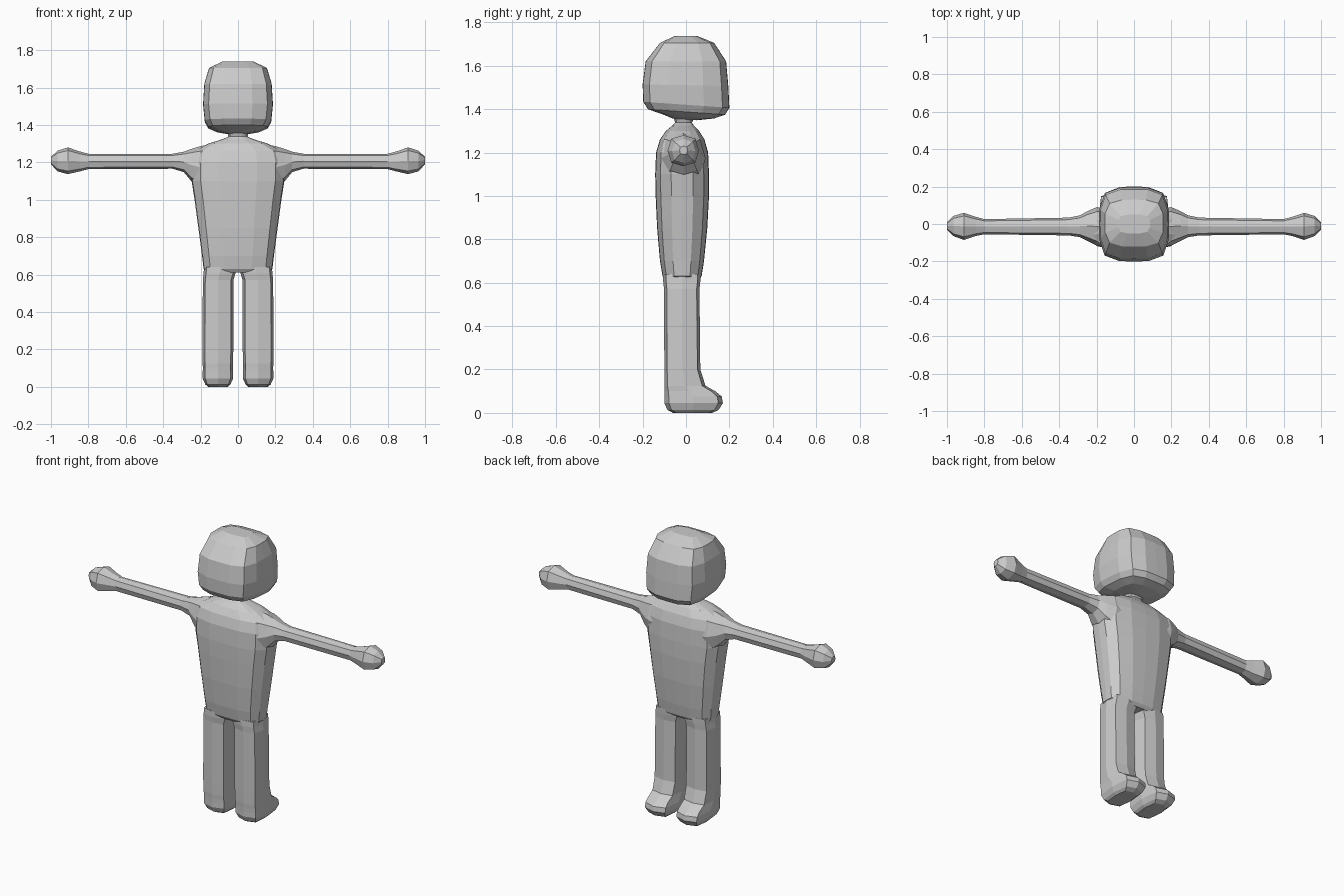
import bpy, bmesh, math

if "Cube" in bpy.data.objects:
    bpy.data.objects.remove(bpy.data.objects["Cube"], do_unlink=True)

grey = bpy.data.materials.new("plain grey")
grey.use_nodes = True
colour = (0.6, 0.6, 0.6, 1)
grey.diffuse_color = colour
grey.node_tree.nodes["Principled BSDF"].inputs["Base Color"].default_value = colour


def rounded(lo_u, hi_u, lo_v, hi_v, count, power):
    """Points of a rounded rectangle."""
    points = []
    for i in range(count):
        a = 2 * math.pi * i / count
        c, s = math.cos(a), math.sin(a)
        r = (abs(c) ** power + abs(s) ** power) ** (-1 / power)
        points.append(((lo_u + hi_u) / 2 + (hi_u - lo_u) / 2 * c * r,
                       (lo_v + hi_v) / 2 + (hi_v - lo_v) / 2 * s * r))
    return points


def loft(name, rings, place, count=8, power=4):
    """Skin a stack of rounded rings: (position, lo_u, hi_u, lo_v, hi_v)."""
    bm = bmesh.new()
    loops = []
    for pos, *box in rings:
        loops.append([bm.verts.new(place(pos, u, v)) for u, v in rounded(*box, count, power)])
    for low, high in zip(loops, loops[1:]):
        for i in range(count):
            j = (i + 1) % count
            bm.faces.new((low[i], low[j], high[j], high[i]))
    bm.faces.new(loops[0][::-1])
    bm.faces.new(loops[-1])
    bmesh.ops.recalc_face_normals(bm, faces=bm.faces)
    mesh = bpy.data.meshes.new(name)
    bm.to_mesh(mesh)
    bm.free()
    mesh.materials.append(grey)
    obj = bpy.data.objects.new(name, mesh)
    bpy.context.collection.objects.link(obj)
    return obj


def sym(z, half, y0, y1):
    return (z, -half, half, y0, y1)


# Head: boxy, with the underside sloping down towards +y
def head_place(z, x, y):
    slope = -0.07 if z < 1.45 else -0.02 if z < 1.6 else 0
    return (x, y, z + slope * y)


loft("head", [sym(1.352, .05, -.06, .05), sym(1.366, .115, -.10, .13),
              sym(1.387, .16, -.175, .18), sym(1.42, .178, -.197, .2),
              sym(1.51, .187, -.2, .195), sym(1.62, .18, -.186, .185),
              sym(1.705, .155, -.12, .13), sym(1.738, .085, -.05, .05)],
     head_place, count=16, power=4)

# Torso with neck
loft("torso", [sym(.612, .165, -.095, .058), sym(.63, .184, -.108, .072),
               sym(.70, .192, -.12, .083), sym(.85, .212, -.133, .098),
               sym(1.0, .232, -.14, .106), sym(1.10, .248, -.142, .106),
               sym(1.2, .25, -.138, .102), sym(1.26, .235, -.12, .085),
               sym(1.30, .16, -.092, .06), sym(1.325, .08, -.062, .035),
               sym(1.338, .05, -.05, .028), sym(1.37, .06, -.06, .04)],
     lambda z, x, y: (x, y, z), count=16, power=3.2)

for side, label in ((1, "left"), (-1, "right")):
    # Arm flaring into the shoulder, ending in a ball hand
    loft(label + "_arm", [(.14, -.12, .085, 1.03, 1.298), (.2, -.115, .09, 1.06, 1.287),
                          (.25, -.09, .068, 1.10, 1.272), (.29, -.07, .046, 1.148, 1.257),
                          (.35, -.061, .034, 1.166, 1.246), (.80, -.055, .026, 1.164, 1.246),
                          (.845, -.064, .038, 1.152, 1.258), (.91, -.085, .06, 1.137, 1.28),
                          (.965, -.065, .043, 1.152, 1.262), (1.0, -.03, .008, 1.19, 1.23)],
         lambda x, y, z, s=side: (s * x, y, z), power=2.6)

    # Leg running down into a foot that reaches towards +y
    loft(label + "_leg", [(0, .055, .16, -.06, .12), (.013, .04, .175, -.085, .15),
                          (.045, .026, .189, -.1, .17), (.075, .026, .189, -.1, .165),
                          (.10, .028, .188, -.1, .135), (.125, .027, .189, -.1, .09),
                          (.2, .025, .19, -.1, .066), (.57, .025, .188, -.101, .062),
                          (.605, .014, .184, -.105, .066), (.64, .004, .182, -.105, .068)],
         lambda z, x, y, s=side: (s * x, y, z), power=4)
